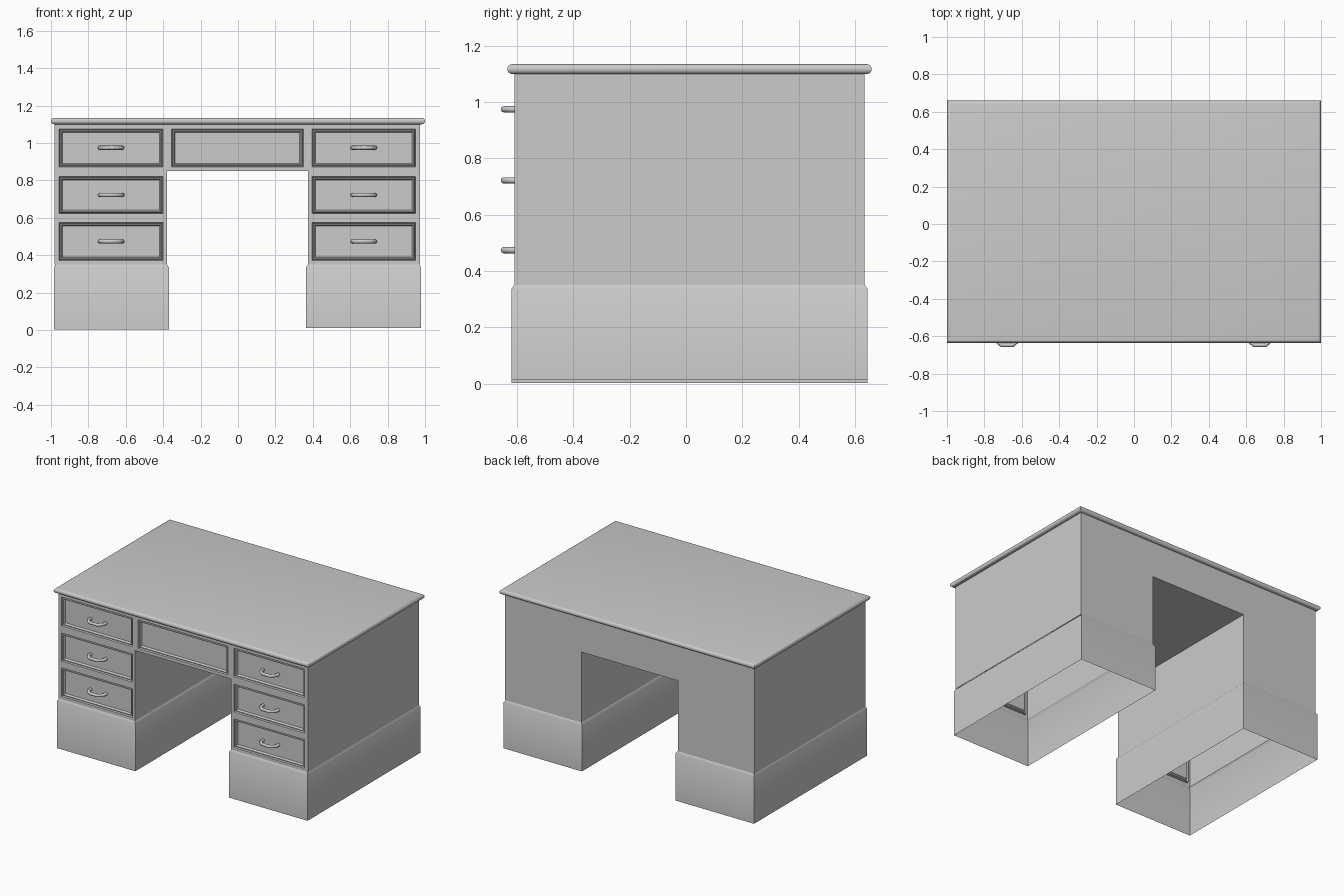
import bpy, bmesh
from math import sin, cos, pi, radians

if "Cube" in bpy.data.objects:
    bpy.data.objects.remove(bpy.data.objects["Cube"])

SHIFT = -0.003                       # carcass sits a hair left of the top
YF, YB = -0.61, 0.635                # carcass front and back
X, K = 0.977, 0.377                  # outer side, kneehole side
Z0, ZK, Z1 = 0.35, 0.85, 1.105       # carcass bottom, kneehole top, carcass top
ROWS = [(0.372, 0.574), (0.622, 0.82), (0.872, 1.075)]
COLS = [(-0.953, -0.398), (-0.352, 0.352), (0.398, 0.953)]


def finish(bm, name, x=0.0, angle=30):
    bmesh.ops.remove_doubles(bm, verts=bm.verts, dist=1e-5)
    me = bpy.data.meshes.new(name)
    bm.to_mesh(me)
    bm.free()
    ob = bpy.data.objects.new(name, me)
    bpy.context.collection.objects.link(ob)
    ob.location.x = x
    bpy.ops.object.select_all(action='DESELECT')
    ob.select_set(True)
    bpy.context.view_layer.objects.active = ob
    bpy.ops.object.shade_smooth_by_angle(angle=radians(angle))
    return ob


def face(bm, pts):
    bm.faces.new([bm.verts.new(p) for p in pts])


def loft(bm, rings, cap_start=False, cap_end=False):
    for a, b in zip(rings, rings[1:]):
        for i in range(4):
            j = (i + 1) % 4
            face(bm, (a[i], a[j], b[j], b[i]))
    if cap_start:
        face(bm, rings[0][::-1])
    if cap_end:
        face(bm, rings[-1])


def flat_ring(x0, x1, y0, y1, z, d):
    return [(x0 + d, y0 + d, z), (x1 - d, y0 + d, z), (x1 - d, y1 - d, z), (x0 + d, y1 - d, z)]


def front_ring(x0, x1, z0, z1, y, d=0.0):
    return [(x0 + d, y, z0 + d), (x1 - d, y, z0 + d), (x1 - d, y, z1 - d), (x0 + d, y, z1 - d)]


# Table top with a bullnose edge and mitred corners
bm = bmesh.new()
r = 0.0175
rings = []
for i in range(9):
    t = -pi / 2 + pi * i / 8
    rings.append(flat_ring(-1, 1, -0.635, 0.66, 1.1175 + r * sin(t), r * (1 - cos(t))))
loft(bm, rings, True, True)
finish(bm, "table_top")

# Carcass: front rails around the drawer openings
bm = bmesh.new()
xs = sorted({-X, -K, K, X} | {v for c in COLS for v in c})
zs = sorted({Z0, ZK, Z1} | {v for c in ROWS for v in c})
for x0, x1 in zip(xs, xs[1:]):
    for z0, z1 in zip(zs, zs[1:]):
        in_knee = abs(x0 + x1) / 2 < K and z1 <= ZK
        if not in_knee and not ((x0, x1) in COLS and (z0, z1) in ROWS):
            # the pedestal cells outside the drawers and the centre apron
            face(bm, front_ring(x0, x1, z0, z1, YF))
# Carcass: outer sides and kneehole lining
for path in ([(-X, Z1), (-X, Z0)],
             [(-K, Z0), (-K, ZK), (K, ZK), (K, Z0)],
             [(X, Z0), (X, Z1)]):
    for (ax, az), (bx, bz) in zip(path, path[1:]):
        face(bm, ((ax, YF, az), (ax, YB, az), (bx, YB, bz), (bx, YF, bz)))
# Carcass: back panels
for x0, x1, z0 in ((-X, -K, Z0), (-K, K, ZK), (K, X, Z0)):
    face(bm, ((x1, YB, z0), (x0, YB, z0), (x0, YB, Z1), (x1, YB, Z1)))
finish(bm, "carcass", SHIFT)

# Drawer fronts: groove, moulded rim, sunken panel (inset, depth)
PROFILE = [(0, 0), (0.004, 0.014), (0.008, 0.003), (0.013, 0.003), (0.019, 0.018)]
for ci, col in enumerate(COLS):
    for ri, row in enumerate(ROWS):
        if ci == 1 and ri < 2:
            continue
        bm = bmesh.new()
        loft(bm, [front_ring(*col, *row, YF + dep, d) for d, dep in PROFILE], cap_end=True)
        finish(bm, f"drawer_front_{ci}_{ri}", SHIFT)

# Hollow plinths with a chamfered top edge
for name, x0, x1, z in (("left_plinth", -0.982, -0.367, 0.002), ("right_plinth", 0.367, 0.982, 0.012)):
    bm = bmesh.new()
    loft(bm, [flat_ring(x0, x1, -0.62, 0.645, h, d) for h, d in ((z, 0), (0.336, 0), (0.352, 0.011))])
    finish(bm, name, SHIFT, 60)

# Bow handles on the pedestal drawers
BOW = [(-0.06, -0.59), (-0.06, -0.613), (-0.052, -0.628), (-0.03, -0.648),
       (0.03, -0.648), (0.052, -0.628), (0.06, -0.613), (0.06, -0.59)]
for side in (-1, 1):
    for ri, (z0, z1) in enumerate(ROWS):
        cu = bpy.data.curves.new("handle", 'CURVE')
        cu.dimensions = '3D'
        cu.bevel_depth = 0.011
        cu.bevel_resolution = 2
        sp = cu.splines.new('POLY')
        sp.points.add(len(BOW) - 1)
        for p, (x, y) in zip(sp.points, BOW):
            p.co = (x, y, 0, 1)
        sp.use_smooth = True
        ob = bpy.data.objects.new(f"handle_{'left' if side < 0 else 'right'}_{ri}", cu)
        ob.location = (side * 0.6755 + SHIFT, 0, (z0 + z1) / 2 + 0.001)
        bpy.context.collection.objects.link(ob)
        bpy.ops.object.select_all(action='DESELECT')
        ob.select_set(True)
        bpy.context.view_layer.objects.active = ob
        bpy.ops.object.convert(target='MESH')
